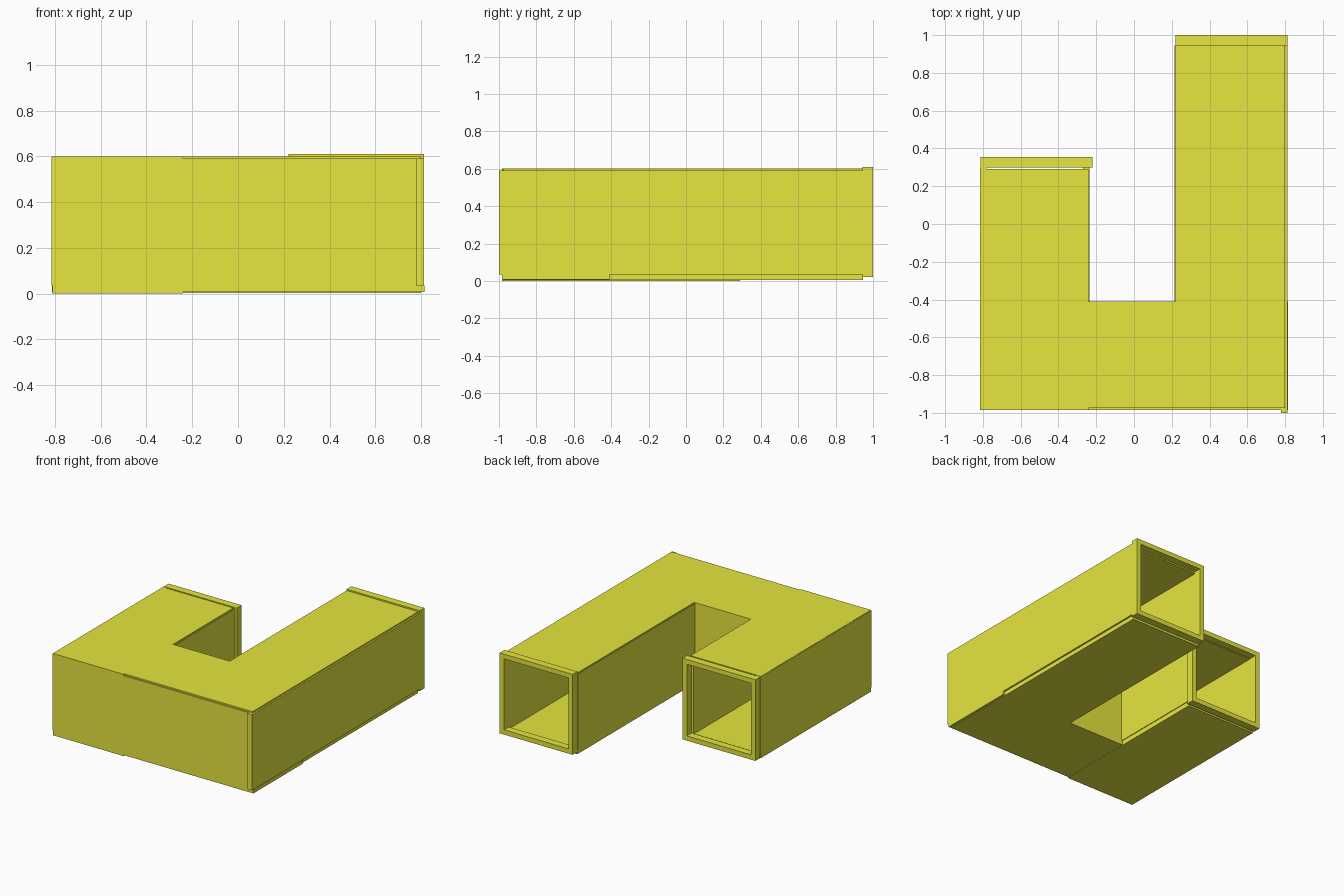
import bpy, bmesh

if "Cube" in bpy.data.objects:
    bpy.data.objects.remove(bpy.data.objects["Cube"])

T = 0.035  # board thickness
mat = bpy.data.materials.new("yellow_paint")
mat.diffuse_color = (0.79, 0.79, 0.05, 1)
mat.use_nodes = True
mat.node_tree.nodes["Principled BSDF"].inputs["Base Color"].default_value = mat.diffuse_color


def board(name, x, y, z):
    """Box spanning the given (min, max) ranges."""
    bm = bmesh.new()
    bmesh.ops.create_cube(bm, size=1)
    for v in bm.verts:
        v.co = [r[0] if c < 0 else r[1] for c, r in zip(v.co, (x, y, z))]
    me = bpy.data.meshes.new(name)
    bm.to_mesh(me)
    bm.free()
    ob = bpy.data.objects.new(name, me)
    ob.data.materials.append(mat)
    bpy.context.collection.objects.link(ob)


def end_frame(name, x, y, z):
    """Four boards around an open end of the duct."""
    for side, zr in (("bottom", (z[0], z[0] + T)), ("top", (z[1] - T, z[1]))):
        board(f"{name}_{side}", x, y, zr)
    for side, xr in (("left", (x[0], x[0] + T)), ("right", (x[1] - T, x[1]))):
        board(f"{name}_{side}", xr, y, (z[0] + T, z[1] - T))


# Floor and roof boards: short arm, joining corner, long arm
for name, z, dz in (("floor", 0, 1), ("roof", 0.6, -1)):
    def span(offset):
        return tuple(sorted((z + dz * offset, z + dz * (offset + T))))
    board(f"short_arm_{name}", (-0.81, -0.24), (-0.985, 0.29), span(0))
    board(f"corner_{name}", (-0.24, 0.80), (-0.975, -0.41), span(0.004 if dz > 0 else 0))
    board(f"long_arm_{name}", (0.22, 0.80), (-0.41, 0.945), span(0.004 if dz > 0 else 0))

# Outer walls
board("short_arm_outer_wall", (-0.815, -0.815 + T), (-0.985, 0.30), (T, 0.598))
board("front_wall", (-0.78, 0.78), (-0.985, -0.985 + T), (0.008, 0.59))
board("long_arm_outer_wall", (0.812 - T, 0.812), (-1.0, 0.945), (T, 0.59))
board("corner_floor_edge", (0.78, 0.815), (-0.985, -0.41), (0.008, T))

# Inner walls of the U
board("short_arm_inner_wall", (-0.235 - T, -0.235), (-0.41, 0.30), (T, 0.59))
board("inner_back_wall", (-0.27, 0.25), (-0.41 - T, -0.41), (0.01, 0.592))
board("long_arm_inner_wall", (0.215, 0.215 + T), (-0.41, 0.945), (T, 0.592))

# Frames at the open ends
end_frame("short_arm_frame", (-0.812, -0.22), (0.30, 0.355), (0.005, 0.6))
end_frame("long_arm_frame", (0.22, 0.812), (0.945, 1.0), (0.02, 0.61))
